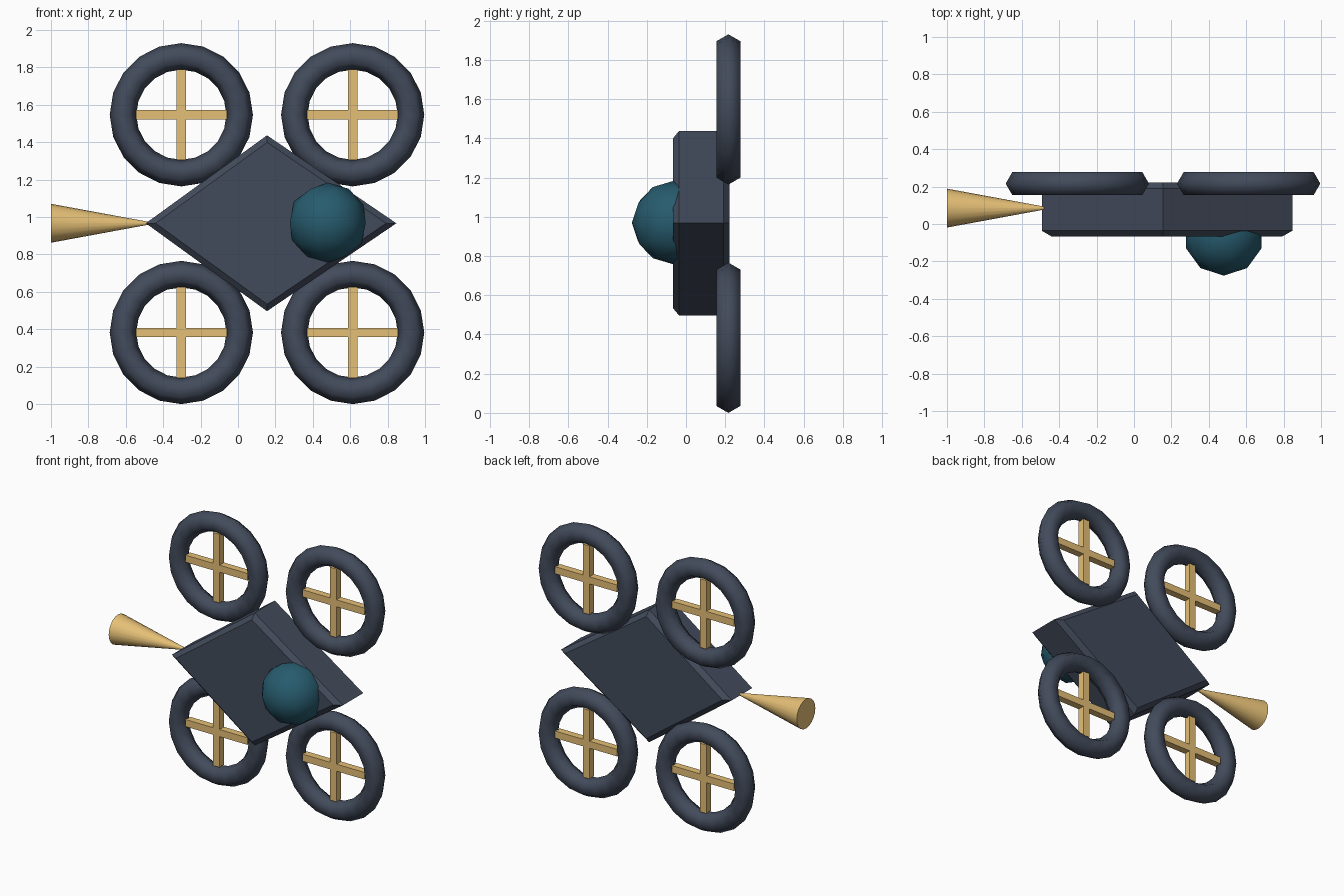
import bpy, bmesh
from math import pi, radians

if "Cube" in bpy.data.objects:
    bpy.data.objects.remove(bpy.data.objects["Cube"])


def material(name, rgb):
    m = bpy.data.materials.new(name)
    m.diffuse_color = (*rgb, 1)
    m.use_nodes = True
    m.node_tree.nodes["Principled BSDF"].inputs["Base Color"].default_value = m.diffuse_color
    return m


DARK = material("slate", (0.055, 0.07, 0.105))
GOLD = material("gold", (0.78, 0.52, 0.18))
TEAL = material("teal", (0.02, 0.105, 0.155))


def finish(name, mat, smooth=None):
    ob = bpy.context.object
    ob.name = ob.data.name = name
    ob.data.materials.append(mat)
    if smooth:
        bpy.ops.object.shade_smooth_by_angle(angle=radians(smooth))
    return ob


# Diamond body: extruded profile with chamfered front and back rims
FRONT, BACK = -0.067, 0.222
bm = bmesh.new()
profile = [(-0.493, 0.967), (0.155, 0.497), (0.847, 0.967), (0.155, 1.437)]
face = bm.faces.new([bm.verts.new((x, FRONT, z)) for x, z in profile])
ext = bmesh.ops.extrude_face_region(bm, geom=[face], use_keep_orig=True)
for v in ext["geom"]:
    if isinstance(v, bmesh.types.BMVert):
        v.co.y = BACK
bmesh.ops.recalc_face_normals(bm, faces=bm.faces)
rims = [e for e in bm.edges if abs(e.verts[0].co.y - e.verts[1].co.y) < 1e-5]
bmesh.ops.bevel(bm, geom=rims, offset=0.031, segments=1, affect='EDGES')
mesh = bpy.data.meshes.new("body")
bm.to_mesh(mesh)
bm.free()
body = bpy.data.objects.new("body", mesh)
bpy.context.collection.objects.link(body)
mesh.materials.append(DARK)

# Four rotor rings with crossed bars
Y_RING = 0.216
for side, x in (("left", -0.303), ("right", 0.613)):
    for level, z in (("lower", 0.383), ("upper", 1.547)):
        bpy.ops.mesh.primitive_torus_add(
            major_segments=20, minor_segments=6, major_radius=0.312,
            minor_radius=0.071, location=(x, Y_RING, z), rotation=(pi / 2, 0, 0))
        finish(f"{level}_{side}_ring", DARK, 80)
        for bar, size in (("horizontal", (0.486, 0.05, 0.05)),
                          ("vertical", (0.05, 0.05, 0.486))):
            bpy.ops.mesh.primitive_cube_add(size=1, location=(x, Y_RING, z))
            bpy.context.object.scale = size
            finish(f"{level}_{side}_{bar}_bar", GOLD)

# Round camera eye on the front
bpy.ops.mesh.primitive_ico_sphere_add(subdivisions=2, radius=0.213,
                                      location=(0.48, -0.063, 0.97))
finish("camera_eye", TEAL, 30)

# Tail cone flaring to the left
bpy.ops.mesh.primitive_cone_add(vertices=20, radius1=0.104, radius2=0.008,
                                depth=0.52, location=(-0.74, 0.085, 0.967),
                                rotation=(0, pi / 2, 0))
finish("tail_cone", GOLD, 30)
